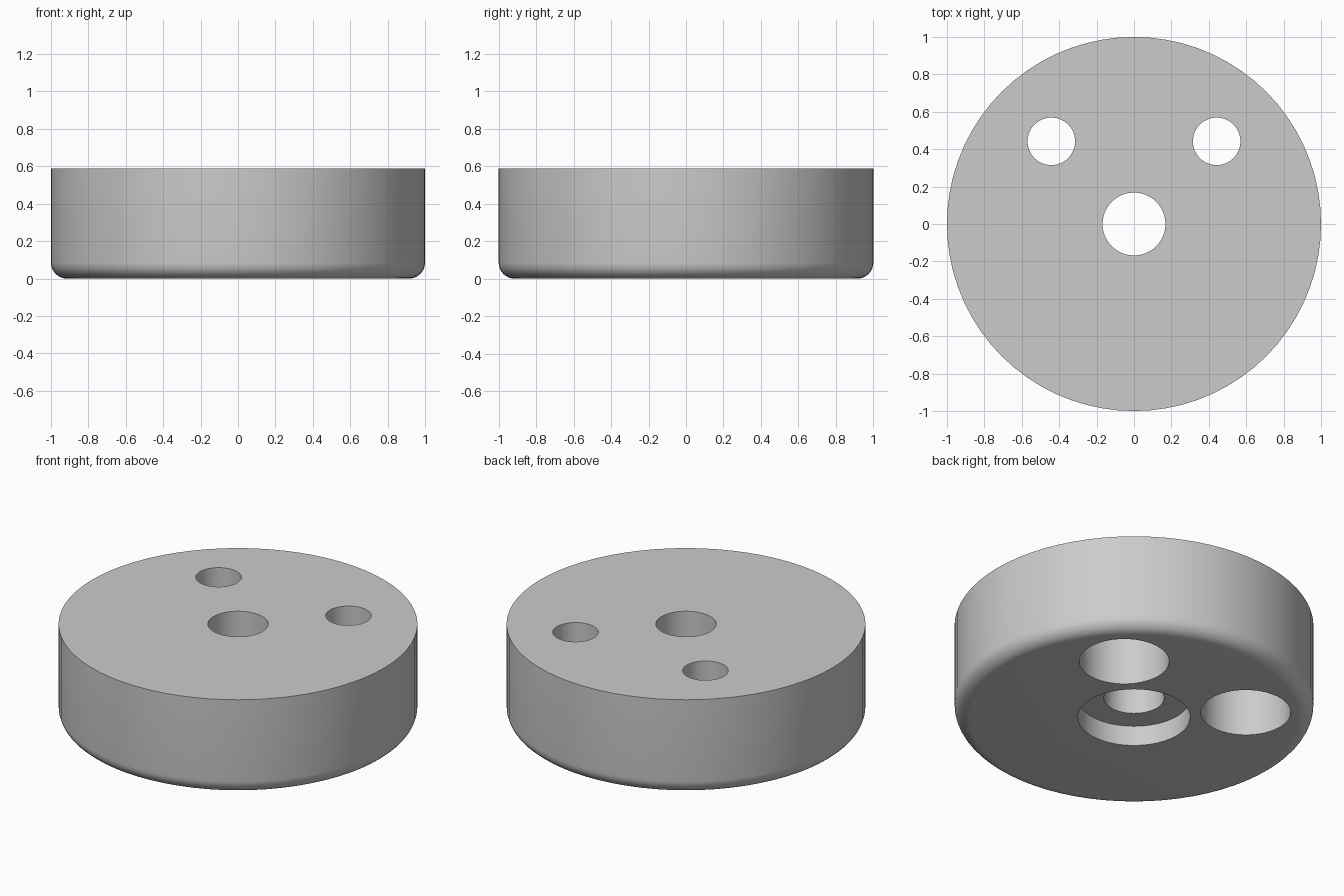
import bpy, bmesh, math

if "Cube" in bpy.data.objects:
    bpy.data.objects.remove(bpy.data.objects["Cube"])

SEG = 72
HEIGHT = 0.587
FILLET = 0.085

grey = bpy.data.materials.new("plain grey")
grey.diffuse_color = (0.6, 0.6, 0.6, 1)
grey.use_nodes = True
grey.node_tree.nodes["Principled BSDF"].inputs["Base Color"].default_value = grey.diffuse_color


def lathe(name, profile, centre=(0, 0)):
    """Closed solid of revolution; the profile starts and ends off the axis."""
    bm = bmesh.new()
    rings = []
    for r, z in profile:
        rings.append([bm.verts.new((centre[0] + r * math.cos(2 * math.pi * i / SEG),
                                    centre[1] + r * math.sin(2 * math.pi * i / SEG), z))
                      for i in range(SEG)])
    for a, b in zip(rings, rings[1:]):
        for i in range(SEG):
            j = (i + 1) % SEG
            bm.faces.new((a[i], a[j], b[j], b[i]))
    bm.faces.new(rings[0][::-1])
    bm.faces.new(rings[-1])
    mesh = bpy.data.meshes.new(name)
    bm.to_mesh(mesh)
    bm.free()
    mesh.materials.append(grey)
    obj = bpy.data.objects.new(name, mesh)
    bpy.context.collection.objects.link(obj)
    return obj


def stepped_hole(name, centre, wide, narrow, depth):
    """Wide bore from below, narrow bore through the top."""
    return lathe(name, [(wide, -0.1), (wide, depth), (narrow, depth), (narrow, HEIGHT + 0.1)], centre)


# Disc with a rounded lower edge
arc = [math.radians(-90 + 90 * k / 8) for k in range(9)]
disc = lathe("disc", [(1 - FILLET + FILLET * math.cos(a), FILLET + FILLET * math.sin(a)) for a in arc]
             + [(1, HEIGHT)])

# Centre hole with shallow recess, and two deep counterbored screw holes
cutters = [stepped_hole("centre_hole_cutter", (0, 0), 0.313, 0.168, 0.123)]
for side, x in (("left", -0.442), ("right", 0.442)):
    cutters.append(stepped_hole(side + "_hole_cutter", (x, 0.442), 0.25, 0.127, 0.38))

bpy.context.view_layer.objects.active = disc
disc.select_set(True)
for cutter in cutters:
    mod = disc.modifiers.new(cutter.name, 'BOOLEAN')
    mod.operation = 'DIFFERENCE'
    mod.solver = 'EXACT'
    mod.object = cutter
    bpy.ops.object.modifier_apply(modifier=mod.name)
for cutter in cutters:
    bpy.data.objects.remove(cutter)

# Smooth walls, crisp rims
bpy.ops.object.select_all(action='DESELECT')
disc.select_set(True)
bpy.ops.object.shade_smooth_by_angle(angle=math.radians(30))
